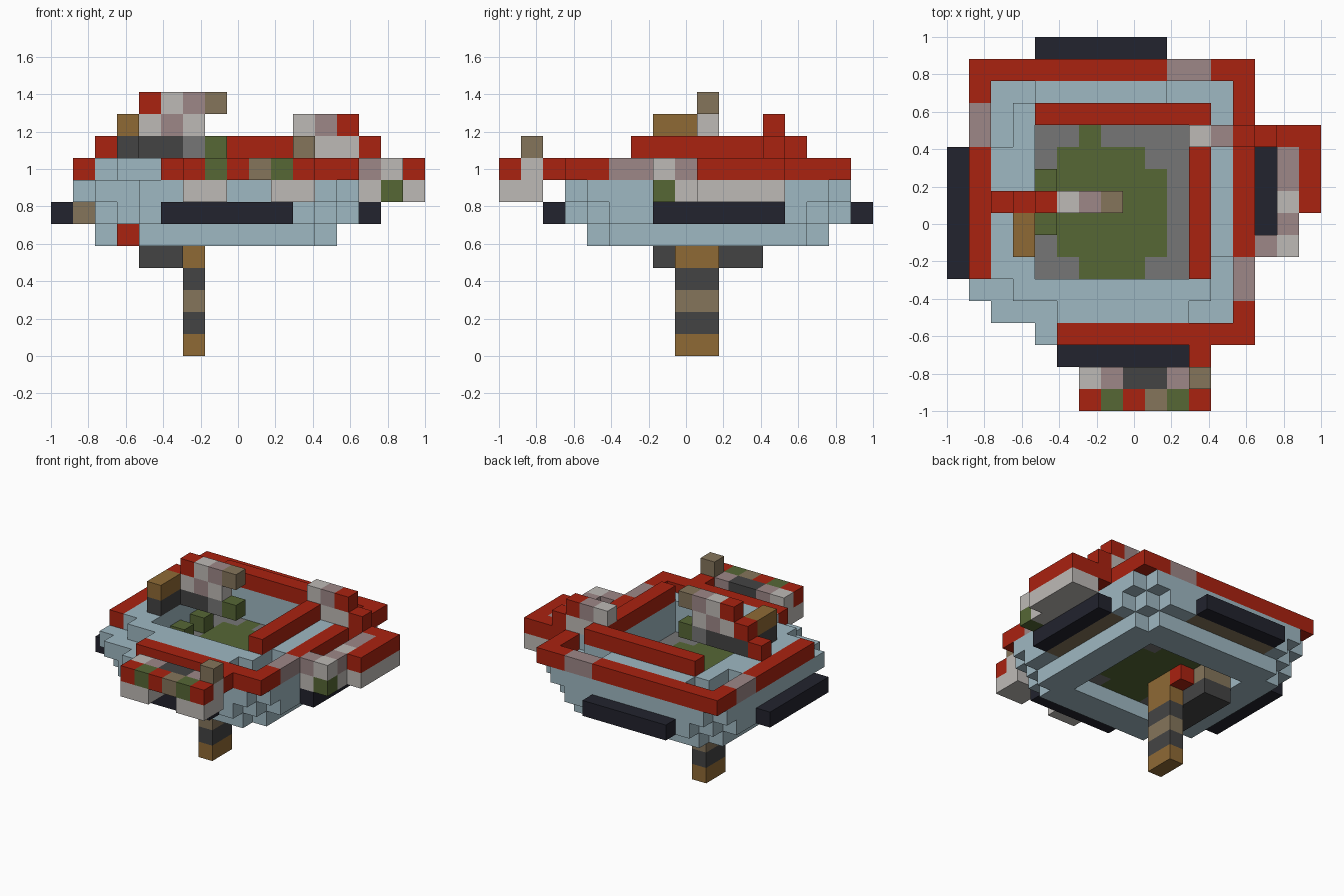
import bpy
from mathutils import Vector

if "Cube" in bpy.data.objects:
    bpy.data.objects.remove(bpy.data.objects["Cube"], do_unlink=True)

GRID = 17
U = 2 / GRID

# Palette: letter -> plain name and sRGB hex
PALETTE = {
    "R": ("red", "AA2210"), "B": ("pale_blue", "9FB8C2"),
    "N": ("navy", "22232E"), "F": ("floor_grey", "767676"),
    "G": ("moss_green", "566735"), "D": ("dark_grey", "444444"),
    "W": ("brown", "8F6A35"), "T": ("tan", "85755B"),
    "L": ("light_grey", "BEBAB6"), "M": ("mauve", "9D8787"),
}


def linear(c):
    return c / 12.92 if c <= 0.04045 else ((c + 0.055) / 1.055) ** 2.4


def make_material(name, code):
    rgb = [linear(int(code[n:n + 2], 16) / 255) for n in (0, 2, 4)]
    mat = bpy.data.materials.new(name)
    mat.use_nodes = True
    mat.diffuse_color = (*rgb, 1)
    mat.node_tree.nodes["Principled BSDF"].inputs["Base Color"].default_value = (*rgb, 1)
    return mat


MATS = {key: make_material(*val) for key, val in PALETTE.items()}
cells = {}


def run(part, letters, start, axis):
    """Row of blocks, one letter each; a dot leaves a gap."""
    for n, letter in enumerate(letters):
        pos = list(start)
        pos["xyz".index(axis)] += n
        if letter != ".":
            cells[tuple(pos)] = (part, letter)


def fill(part, letter, x, y, z):
    """Solid box of blocks, inclusive ranges."""
    for i in range(x[0], x[1] + 1):
        for j in range(y[0], y[1] + 1):
            for k in range(z[0], z[1] + 1):
                cells[i, j, k] = (part, letter)


def in_cavity(i, j):
    return 4 <= i <= 10 and 6 <= j <= 12


def hull_layer(k, x, y, cut, front_left_cut):
    """Blue slab with stepped corners and an open middle."""
    for i in range(x[0], x[1] + 1):
        for j in range(y[0], y[1] + 1):
            a, b = min(i - x[0], x[1] - i), min(j - y[0], y[1] - j)
            corner = i < 7 and j < 9
            if a + b >= (front_left_cut if corner else cut) and not in_cavity(i, j):
                cells[i, j, k] = ("hull", "B")


# Hull: narrow base ring, wide walls, raised inner ring
hull_layer(5, (2, 12), (4, 14), 1, 2)
hull_layer(6, (1, 13), (3, 15), 2, 3)
hull_layer(7, (1, 13), (3, 15), 1, 2)
cells.pop((3, 3, 7), None)
hull_layer(8, (3, 11), (5, 13), 0, 0)

# Floor with a mossy patch
MOSS = ["..GGG", ".GGGGG", ".GGGGG", ".GGGGG", ".GGGGG", ".GGGG", "..G"]
fill("floor", "F", (4, 10), (6, 12), (6, 6))
for n, row in enumerate(MOSS):
    run("floor", row, (4, 6 + n, 6), "x")

# Each side: bumper, backing and raised ledge
SIDES = {
    "front": ((5, 10), 2, 1, "y"), "back": ((4, 9), 16, -1, "y"),
    "left": ((7, 12), 14, -1, "x"), "right": ((6, 11), 0, 1, "x"),
}
for side, (span, at, inward, axis) in SIDES.items():
    for part, letter, depth, k in ((side + "_bumper", "N", 0, 6),
                                   (side + "_backing", "T", 1, 6),
                                   ("hull", "B", 2, 8)):
        p = (at + inward * depth,) * 2
        x, y = (span, p) if axis == "y" else (p, span)
        fill(part, letter, x, y, (k, k))

# Outer rim
run("outer_rim", "R" * 9, (5, 3, 8), "x")
run("outer_rim", "RRRRRRMMRR", (1, 6, 8), "y")
run("outer_rim", "RRMMRRRRRRRRR", (13, 3, 8), "y")
run("outer_rim", "RRRRRRRRRMMRR", (1, 15, 8), "x")

# Inner rail
run("inner_rail", "R" * 8, (4, 13, 9), "x")
run("inner_rail", "R" * 7, (11, 6, 9), "y")

# Front claw
run("front_claw", "RGRTGR", (6, 0, 8), "x")
run("front_claw", "LMDDML", (6, 1, 8), "x")
for j in (0, 1):
    run("front_claw", "LL..LL", (6, j, 7), "x")
run("front_claw", "R", (11, 2, 8), "x")
run("front_claw", "T", (11, 1, 9), "x")

# Left claw
run("left_claw", "ML", (14, 7, 8), "x")
run("left_claw", "LG", (14, 7, 7), "x")
run("left_claw", "MLMMR", (15, 8, 8), "y")
run("left_claw", "RRRR", (16, 9, 8), "y")
run("left_claw", "LLLLL", (15, 8, 7), "y")
run("left_claw", "LLLL", (16, 9, 7), "y")
run("left_claw", "R", (14, 12, 8), "x")

# Left arm stepping over the rim
run("left_arm", "LLR", (12, 12, 9), "x")
run("left_arm", "LMR", (11, 12, 10), "x")

# Right arm stepping over the rim
run("right_arm", "RDDDFG", (2, 9, 9), "x")
run("right_arm", "RLML", (3, 9, 10), "x")
run("right_arm", "RLMT", (4, 9, 11), "x")
run("right_arm", "DD", (3, 7, 9), "y")
run("right_arm", "WW", (3, 7, 10), "y")

# Moss lumps on the floor
for j in (8, 10):
    run("moss_lump", "G", (4, j, 7), "x")

# Striped post and bracket beneath
for j in (8, 9):
    run("post", "WDTDWW", (6, j, 0), "z")
fill("bracket", "D", (4, 5), (7, 11), (4, 4))
run("bracket", "TT", (4, 11, 5), "x")
run("bracket", "R", (6, 10, 5), "x")
run("hull_marker", "R", (3, 5, 5), "x")

# Build one mesh per part from the exposed block faces
parts = {}
for pos, (part, letter) in cells.items():
    parts.setdefault(part, []).append((pos, letter))

for part, blocks in parts.items():
    verts, faces, slots = {}, [], []
    letters = sorted({b[1] for b in blocks})
    for pos, letter in blocks:
        for axis in range(3):
            for sign in (0, 1):
                near = list(pos)
                near[axis] += 2 * sign - 1
                if tuple(near) in cells:
                    continue
                u, v = (axis + 1) % 3, (axis + 2) % 3
                quad = []
                for du, dv in ((0, 0), (1, 0), (1, 1), (0, 1)):
                    c = list(pos)
                    c[axis] += sign
                    c[u] += du
                    c[v] += dv
                    quad.append(verts.setdefault(tuple(c), len(verts)))
                faces.append(quad if sign else quad[::-1])
                slots.append(letters.index(letter))
    if not faces:
        continue
    mesh = bpy.data.meshes.new(part)
    mesh.from_pydata([Vector(c) * U - Vector((1, 1, 0)) for c in verts], [], faces)
    for letter in letters:
        mesh.materials.append(MATS[letter])
    for poly, slot in zip(mesh.polygons, slots):
        poly.material_index = slot
    bpy.context.collection.objects.link(bpy.data.objects.new(part, mesh))
